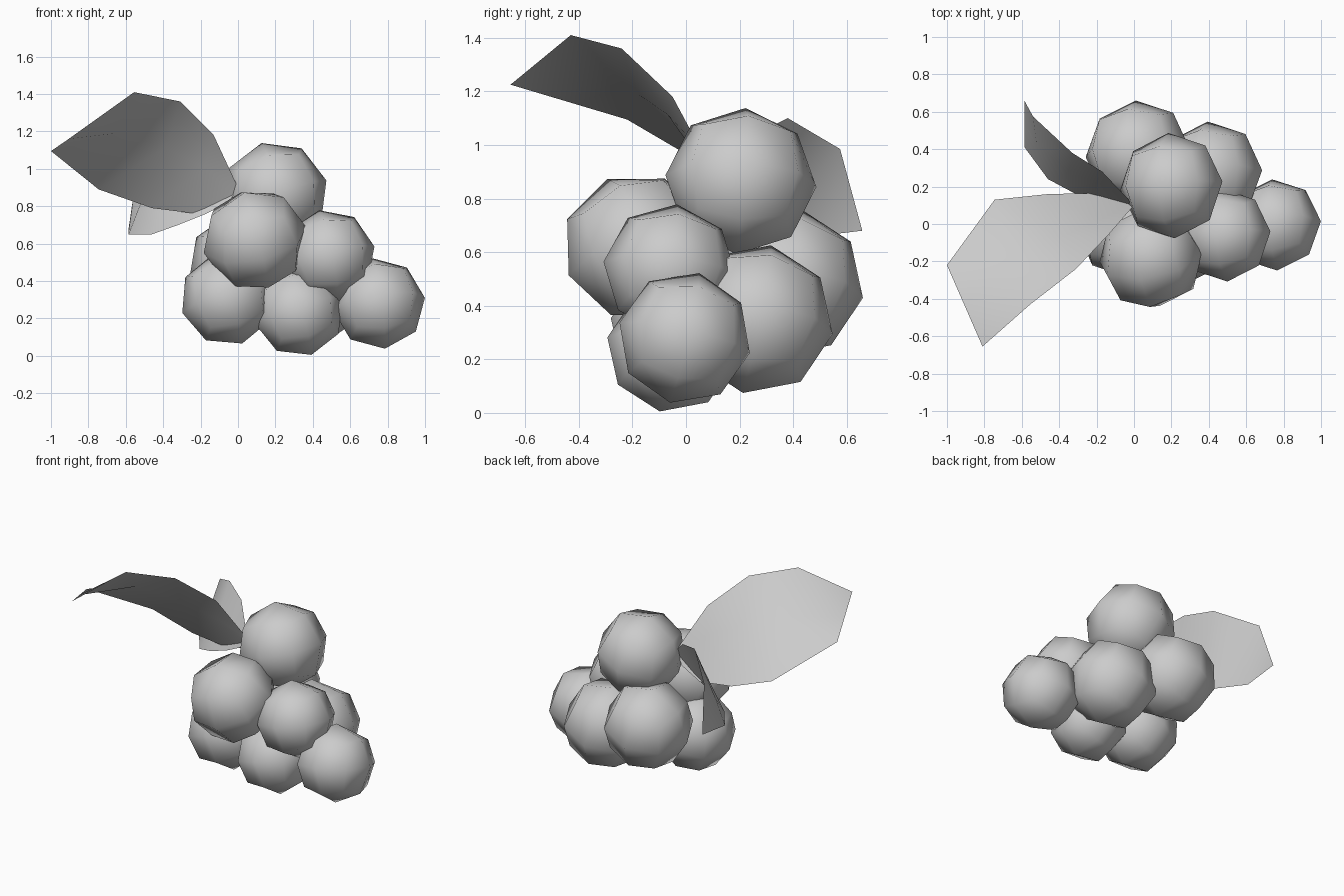
import bpy, bmesh
from mathutils import Vector, Matrix, Euler

if "Cube" in bpy.data.objects:
    bpy.data.objects.remove(bpy.data.objects["Cube"])

# Each berry: centre, radius, tilt
BERRIES = [
    ((0.20, 0.205, 0.865), 0.283, (-0.08, -0.26, 0.08)),
    ((0.09, -0.18, 0.62), 0.283, (0.40, -0.25, 0.08)),
    ((0.485, -0.06, 0.535), 0.25, (-0.12, -0.20, 0.08)),
    ((0.752, -0.005, 0.28), 0.25, (-0.23, -0.12, 0.08)),
    ((0.325, -0.055, 0.235), 0.243, (-0.2, -0.27, 0.08)),
    ((-0.055, -0.03, 0.305), 0.255, (-0.2, -0.3, 0.08)),
    ((0.405, 0.265, 0.35), 0.288, (-0.2, -0.22, 0.08)),
    ((0.02, 0.38, 0.485), 0.286, (-0.2, -0.22, 0.08)),
]

# Leaf outlines: upper and lower edge, from stem to tip, plus midrib bulge
LEAVES = {
    "large_leaf": (
        [(0, .10, .90), (-.13, -.05, 1.18), (-.31, -.24, 1.36),
         (-.555, -.43, 1.41), (-.81, -.655, 1.225)],
        [(-.05, .12, .81), (-.22, .165, .76), (-.46, .16, .79),
         (-.745, .13, .89), (-1.0, -.22, 1.095)],
        Vector((0, -.03, .04))),
    "small_leaf": (
        [(0, .10, .90), (-.17, .28, 1.05), (-.33, .38, 1.10),
         (-.54, .575, .985), (-.585, .658, .68)],
        [(-.05, .11, .82), (-.17, .13, .76), (-.32, .165, .70),
         (-.46, .24, .65), (-.585, .41, .65)],
        Vector((-.02, .01, .0))),
}


def add_object(name, bm):
    bmesh.ops.recalc_face_normals(bm, faces=bm.faces)
    for f in bm.faces:
        f.smooth = True
    me = bpy.data.meshes.new(name)
    bm.to_mesh(me)
    bm.free()
    ob = bpy.data.objects.new(name, me)
    bpy.context.collection.objects.link(ob)
    return ob


# Berries: cubes subdivided once and rounded to a sphere
for i, (centre, radius, tilt) in enumerate(BERRIES, 1):
    bm = bmesh.new()
    bmesh.ops.create_cube(bm, size=2)
    bmesh.ops.subdivide_edges(bm, edges=bm.edges[:], cuts=1, use_grid_fill=True)
    for v in bm.verts:
        v.co = v.co.normalized() * radius
    bm.transform(Matrix.Translation(centre) @ Euler(tilt).to_matrix().to_4x4())
    add_object(f"berry_{i}", bm)

# Thin curled leaves, lofted across a midrib
for name, (upper, lower, bulge) in LEAVES.items():
    bm = bmesh.new()
    rows = []
    for k, (u, l) in enumerate(zip(upper, lower)):
        u, l = Vector(u), Vector(l)
        amount = 0 if k in (0, len(upper) - 1) else 1
        mid = (u + l) / 2 + bulge * amount
        rows.append([bm.verts.new(p) for p in (u, mid, l)])
    for a, b in zip(rows, rows[1:]):
        for j in range(2):
            bm.faces.new((a[j], a[j + 1], b[j + 1], b[j]))
    add_object(name, bm)
